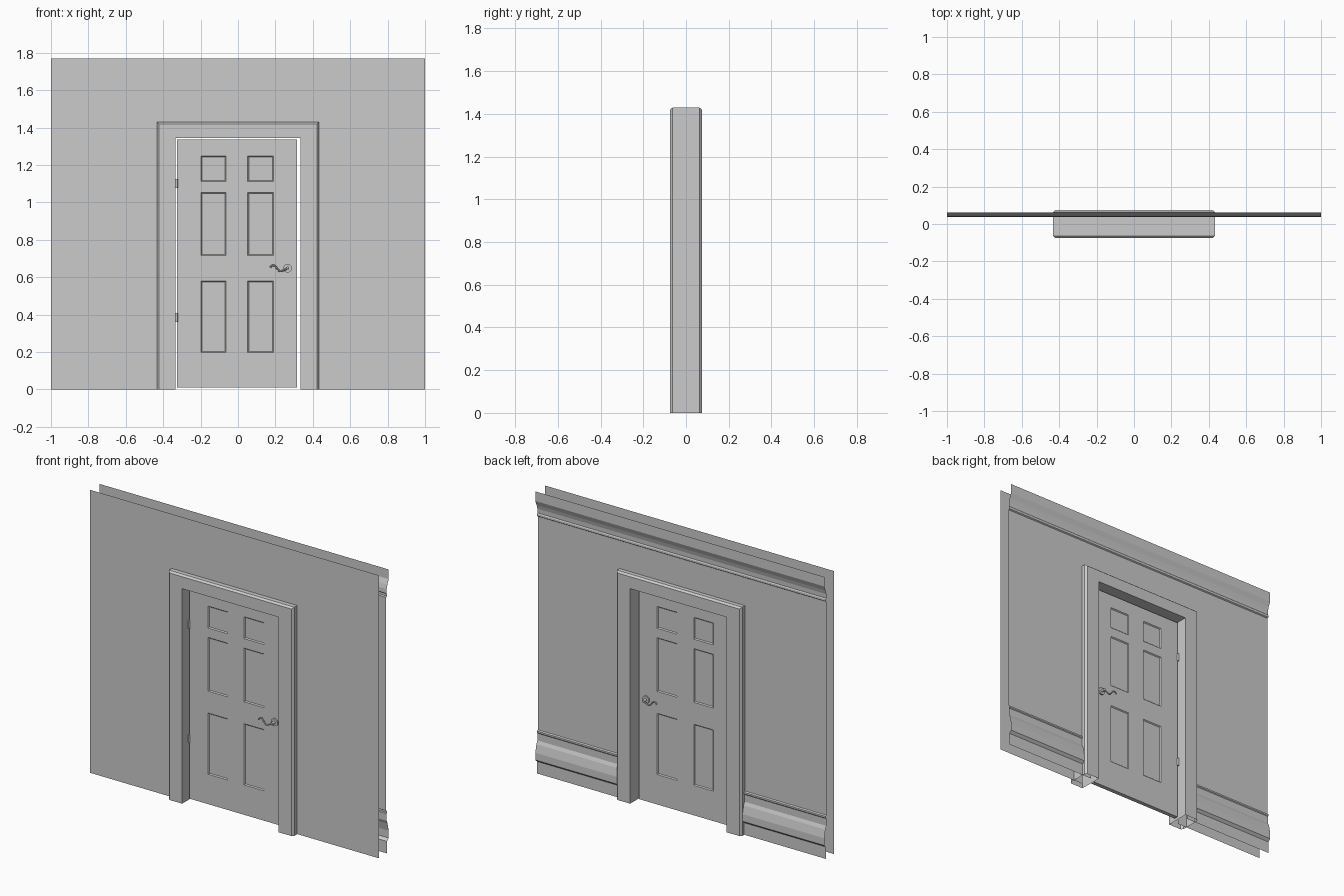
import bpy, bmesh, math

if "Cube" in bpy.data.objects:
    bpy.data.objects.remove(bpy.data.objects["Cube"])


def finish(name, bm, smooth=False):
    bmesh.ops.recalc_face_normals(bm, faces=bm.faces[:])
    me = bpy.data.meshes.new(name)
    bm.to_mesh(me)
    bm.free()
    ob = bpy.data.objects.new(name, me)
    bpy.context.collection.objects.link(ob)
    if smooth:
        shade(ob)
    return ob


def shade(ob):
    bpy.ops.object.select_all(action='DESELECT')
    ob.select_set(True)
    bpy.context.view_layer.objects.active = ob
    bpy.ops.object.shade_smooth_by_angle(angle=math.radians(40))


def skin(name, rings, closed=False):
    """Join successive point rows with quads."""
    bm = bmesh.new()
    rows = [[bm.verts.new(p) for p in r] for r in rings]
    n = len(rows[0])
    for a, b in zip(rows, rows[1:]):
        for i in range(n if closed else n - 1):
            j = (i + 1) % n
            bm.faces.new((a[i], a[j], b[j], b[i]))
    return finish(name, bm)


def sheet(name, profile, x0, x1):
    return skin(name, [[(x, y, z) for y, z in profile] for x in (x0, x1)])


def cylinder(name, r, depth, loc, axis='Z'):
    rot = (math.pi / 2, 0, 0) if axis == 'Y' else (0, 0, 0)
    bpy.ops.mesh.primitive_cylinder_add(vertices=24, radius=r, depth=depth,
                                        location=loc, rotation=rot)
    ob = bpy.context.object
    ob.name = name
    shade(ob)
    return ob


# Walls: flat front sheet, back sheet with baseboard and crown in its profile
TOP, HEAD, EDGE = 1.77, 1.385, 0.37
F, B = -0.035, 0.037
base = [(B + .008, 0), (B + .008, .075), (.061, .09), (.061, .135), (.05, .185),
        (B + .004, .205), (B + .004, .25), (B + .008, .255), (B + .008, .265), (B, .27)]
crown = [(B, 1.605), (B + .007, 1.61), (B + .007, 1.622), (B + .003, 1.628),
         (B + .004, 1.655), (.048, 1.68), (.061, 1.71), (.061, TOP)]
front = [(F, 0), (F, HEAD), (F, TOP)]
back = base + [(B, HEAD)] + crown
for tag, prof, over in (("front", front, front[1:]), ("back", back, [(B, HEAD)] + crown)):
    sheet(f"wall_{tag}_left", prof, -1, -EDGE)
    sheet(f"wall_{tag}_right", prof, EDGE, 1)
    sheet(f"wall_{tag}_over_door", over, -EDGE, EDGE)

# Door frame: chamfered hollow section swept around the opening
section = [(0, -.075), (.088, -.075), (.1, -.063), (.1, .063), (.088, .075), (0, .075)]
rings = []
for s, top in ((-1, 0), (-1, 1), (1, 1), (1, 0)):
    rings.append([(s * (.334 + o), y, top * (1.345 + .85 * o)) for o, y in section])
skin("door_frame", rings, closed=True)

# Six-panel door: gridded slab with the panel cells inset on both faces
xs = [-.325, -.198, -.063, .052, .19, .316]
zs = [.01, .197, .58, .717, 1.053, 1.112, 1.249, 1.335]
bm = bmesh.new()
panels = []
for y in (-.013, .013):
    v = [[bm.verts.new((x, y, z)) for z in zs] for x in xs]
    for i in range(len(xs) - 1):
        for j in range(len(zs) - 1):
            f = bm.faces.new((v[i][j], v[i + 1][j], v[i + 1][j + 1], v[i][j + 1]))
            if i in (1, 3) and j in (1, 3, 5):
                panels.append(f)
bmesh.ops.bridge_loops(bm, edges=[e for e in bm.edges if e.is_boundary])
bmesh.ops.recalc_face_normals(bm, faces=bm.faces[:])
bmesh.ops.inset_individual(bm, faces=panels, thickness=.008, depth=-.006)
finish("door", bm)

# Hinge knuckles on both faces
for k, z in enumerate((.385, 1.1)):
    for s, tag in ((-1, "front"), (1, "back")):
        cylinder(f"hinge_{tag}_{k}", .006, .048, (-.328, s * .014, z))

# Lever handles: rose, neck and wavy lever on each face
for s, tag in ((-1, "front"), (1, "back")):
    cylinder(f"handle_rose_{tag}", .023, .01, (.265, s * .017, .648), 'Y')
    cylinder(f"handle_neck_{tag}", .009, .034, (.265, s * .029, .648), 'Y')
    cu = bpy.data.curves.new(f"handle_lever_{tag}", 'CURVE')
    cu.dimensions = '3D'
    cu.bevel_depth = .005
    cu.bevel_resolution = 2
    cu.use_fill_caps = True
    sp = cu.splines.new('NURBS')
    pts = [(.27, .65), (.25, .64), (.225, .628), (.21, .645), (.195, .664), (.178, .662), (.172, .65)]
    sp.points.add(len(pts) - 1)
    for p, (x, z) in zip(sp.points, pts):
        p.co = (x, s * .042, z, 1)
    sp.order_u = 3
    sp.use_endpoint_u = True
    sp.resolution_u = 4
    ob = bpy.data.objects.new(f"handle_lever_{tag}", cu)
    bpy.context.collection.objects.link(ob)
    bpy.ops.object.select_all(action='DESELECT')
    ob.select_set(True)
    bpy.context.view_layer.objects.active = ob
    bpy.ops.object.convert(target='MESH')
    shade(bpy.context.object)
